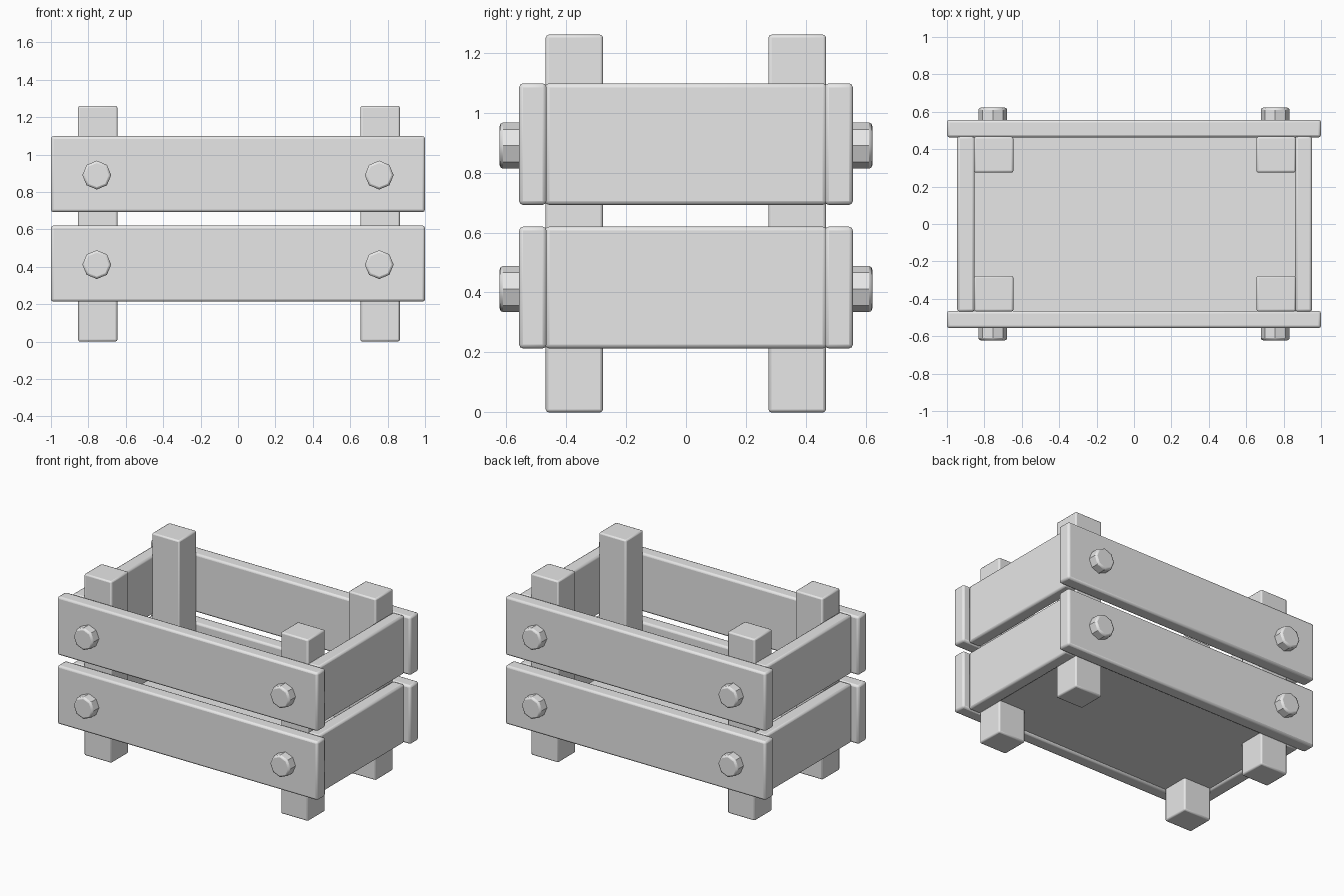
import bpy
import math
from mathutils import Matrix

cube = bpy.data.objects.get("Cube")
if cube:
    bpy.data.objects.remove(cube, do_unlink=True)

# One grey for the whole crate
grey = bpy.data.materials.new("plain grey")
grey.use_nodes = True
colour = (0.8, 0.8, 0.8, 1)
grey.diffuse_color = colour
grey.node_tree.nodes["Principled BSDF"].inputs["Base Color"].default_value = colour


def finish(obj, name, bevel):
    """Name the part, colour it and soften its edges."""
    obj.name = name
    obj.data.materials.append(grey)
    if bevel:
        mod = obj.modifiers.new("soft edges", 'BEVEL')
        mod.width = bevel
        mod.segments = 2
        mod.limit_method = 'ANGLE'
        mod.angle_limit = math.radians(50)
    bpy.ops.object.shade_smooth_by_angle(angle=math.radians(30))


def box(name, x, y, z, bevel=0.014):
    """Box from (low, high) pairs on each axis."""
    bpy.ops.mesh.primitive_cube_add(size=1)
    obj = bpy.context.object
    spans = (x, y, z)
    size = [hi - lo for lo, hi in spans]
    centre = [(hi + lo) / 2 for lo, hi in spans]
    obj.data.transform(Matrix.Diagonal((*size, 1)))
    obj.location = centre
    finish(obj, name, bevel)


def bolt(name, x, y, z):
    """Eight-sided bolt head lying along y."""
    bpy.ops.mesh.primitive_cylinder_add(vertices=8, radius=0.077, depth=0.08)
    obj = bpy.context.object
    obj.data.transform(Matrix.Rotation(math.pi / 2, 4, 'X'))
    obj.location = (x, y, z)
    finish(obj, name, 0.012)


leg_x = {"right": (-0.855, -0.645), "left": (0.655, 0.865)}
side_x = {"right": (-0.945, -0.852), "left": (0.862, 0.952)}
leg_y = {"front": (-0.468, -0.277), "back": (0.275, 0.467)}
plank_y = {"front": (-0.557, -0.465), "back": (0.463, 0.557)}
bolt_y = {"front": -0.582, "back": 0.582}
rows = {"lower": (0.213, 0.62), "upper": (0.692, 1.098)}

# Four corner posts
for side, x in leg_x.items():
    for end, y in leg_y.items():
        box(f"{end}_{side}_post", x, y, (0, 1.26), 0.01)

# Two rows of planks all round, bolted at front and back
for row, z in rows.items():
    for end, y in plank_y.items():
        box(f"{row}_{end}_plank", (-1, 1), y, z)
        for side, x in leg_x.items():
            bolt(f"{row}_{end}_{side}_bolt", sum(x) / 2 - 0.005,
                 bolt_y[end], sum(z) / 2 - 0.005)
    for side, x in side_x.items():
        box(f"{row}_{side}_plank", x, (-0.47, 0.47), z)

# Crate floor
box("floor", (-0.87, 0.88), (-0.48, 0.48), (0.228, 0.255), 0)
